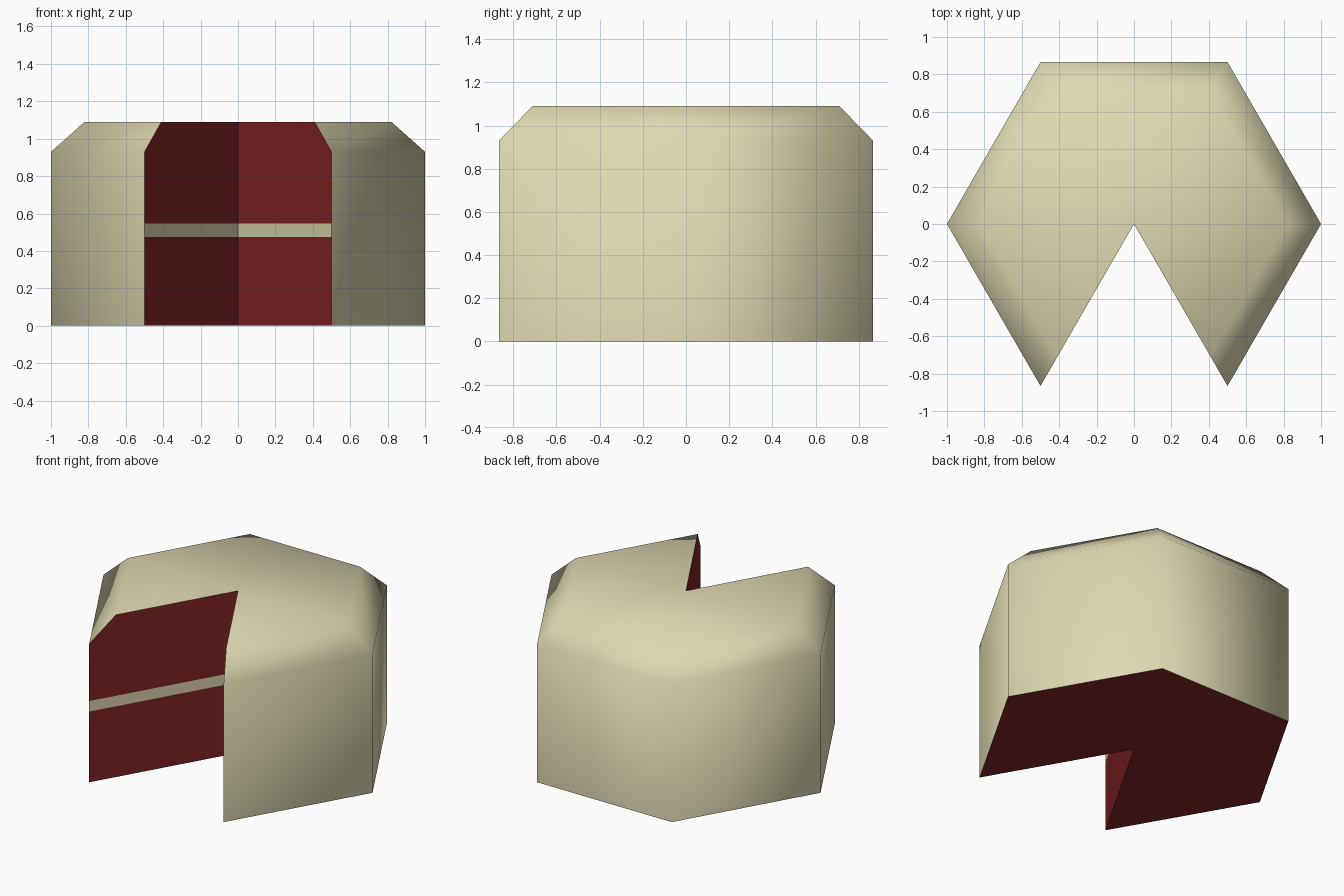
import bpy, bmesh, math

if "Cube" in bpy.data.objects:
    bpy.data.objects.remove(bpy.data.objects["Cube"])

R, R_TOP = 1.0, 0.82          # hexagon radius at the side and at the top rim
Z_SIDE, Z_TOP = 0.93, 1.09    # start of the bevel and top of the cake
BAND = (0.475, 0.546)         # cream filling on the cut faces
ANGLES = [math.radians(-60 + 60 * i) for i in range(6)]   # front slice is missing


def material(name, rgb):
    m = bpy.data.materials.new(name)
    m.diffuse_color = (*rgb, 1)
    m.use_nodes = True
    m.node_tree.nodes["Principled BSDF"].inputs["Base Color"].default_value = m.diffuse_color
    return m


cream = material("cream", (0.745, 0.701, 0.445))
red = material("red sponge", (0.235, 0.0176, 0.0185))


def make(name, bm, mats, smooth):
    me = bpy.data.meshes.new(name)
    for f in bm.faces:
        f.smooth = smooth
    bm.to_mesh(me)
    bm.free()
    for m in mats:
        me.materials.append(m)
    ob = bpy.data.objects.new(name, me)
    bpy.context.collection.objects.link(ob)
    return ob


def ring(bm, r, z):
    return [bm.verts.new((r * math.cos(a), r * math.sin(a), z)) for a in ANGLES]


# Frosting: sides, bevel and top, open at the missing slice
bm = bmesh.new()
rings = [ring(bm, R, 0), ring(bm, R, Z_SIDE), ring(bm, R_TOP, Z_TOP)]
centre = bm.verts.new((0, 0, Z_TOP))
for i in range(5):
    for lo, hi in zip(rings, rings[1:]):
        bm.faces.new((lo[i], lo[i + 1], hi[i + 1], hi[i]))
    bm.faces.new((rings[2][i], rings[2][i + 1], centre))
make("frosting", bm, [cream], True)

# Sponge: two cut faces with a filling band, plus the underside
bm = bmesh.new()
levels = [(R, 0), (R, BAND[0]), (R, BAND[1]), (R, Z_SIDE), (R_TOP, Z_TOP)]
for a, flip in ((ANGLES[0], False), (ANGLES[-1], True)):
    rows = [(bm.verts.new((0, 0, z)),
             bm.verts.new((r * math.cos(a), r * math.sin(a), z))) for r, z in levels]
    for k, (lo, hi) in enumerate(zip(rows, rows[1:])):
        quad = [lo[0], lo[1], hi[1], hi[0]]
        f = bm.faces.new(quad[::-1] if flip else quad)
        f.material_index = 1 if k == 1 else 0
base = ring(bm, R, 0)
mid = bm.verts.new((0, 0, 0))
for i in range(5):
    bm.faces.new((base[i + 1], base[i], mid))
bmesh.ops.remove_doubles(bm, verts=bm.verts, dist=1e-5)
make("sponge", bm, [red, cream], False)
